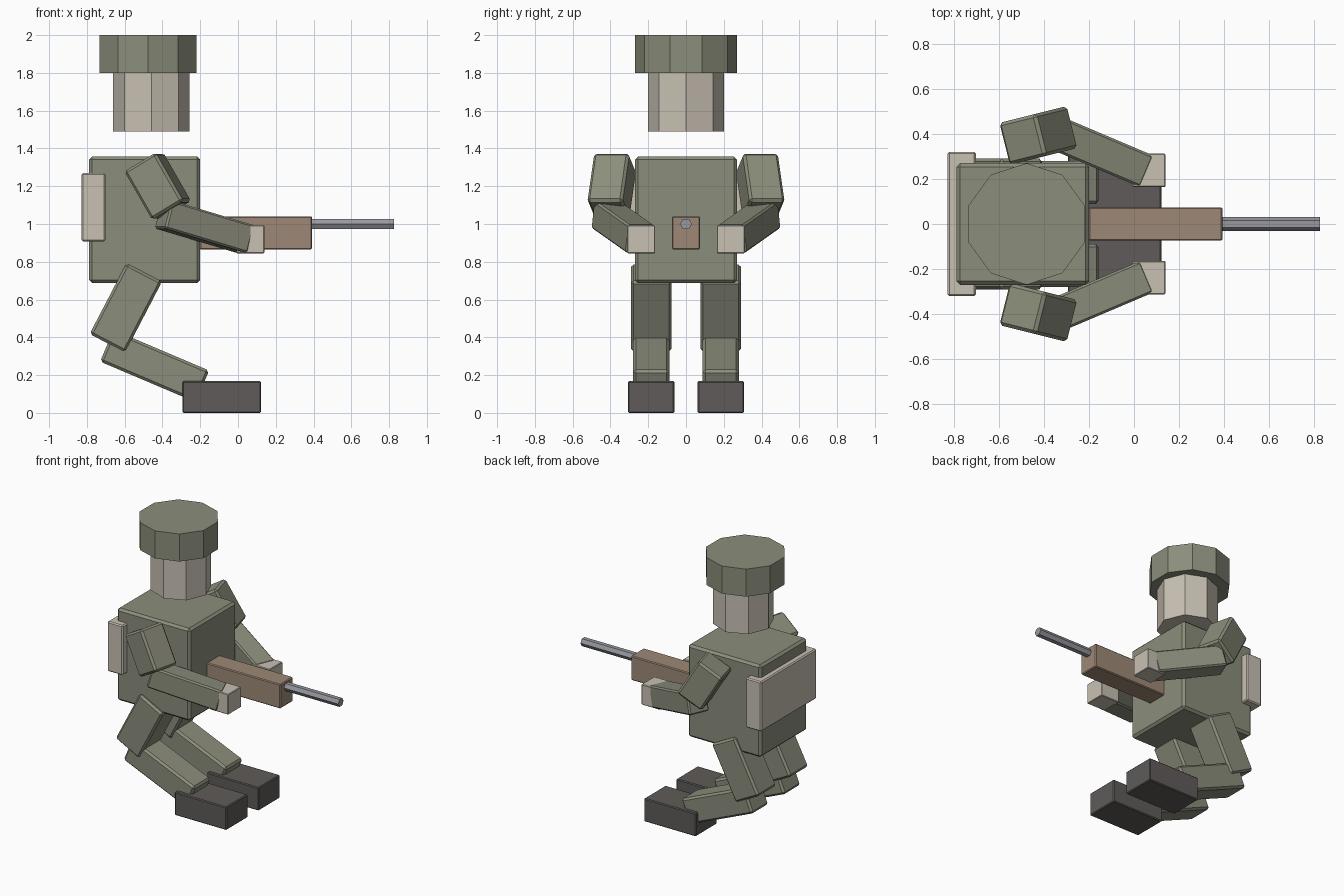
import bpy
from math import radians, pi

if "Cube" in bpy.data.objects:
    bpy.data.objects.remove(bpy.data.objects["Cube"])


def material(name, rgb):
    m = bpy.data.materials.new(name)
    m.diffuse_color = (*rgb, 1)
    m.use_nodes = True
    m.node_tree.nodes["Principled BSDF"].inputs["Base Color"].default_value = m.diffuse_color
    return m


OLIVE = material("olive cloth", (0.26, 0.27, 0.20))
PALE = material("pale stone", (0.58, 0.53, 0.45))
BROWN = material("brown wood", (0.34, 0.25, 0.18))
STEEL = material("grey steel", (0.31, 0.32, 0.35))
DARK = material("dark leather", (0.114, 0.105, 0.100))


def box(name, center, size, mat, pitch=0, yaw=0, bevel=0.014):
    bpy.ops.mesh.primitive_cube_add(size=1, location=center)
    ob = bpy.context.object
    ob.name = name
    ob.scale = size
    bpy.ops.object.transform_apply(location=False, rotation=False, scale=True)
    ob.rotation_euler = (0, radians(pitch), radians(yaw))
    ob.data.materials.append(mat)
    mod = ob.modifiers.new("edge bevel", 'BEVEL')
    mod.width = bevel
    mod.segments = 1
    return ob


def cylinder(name, center, radius, depth, sides, mat, rot=(0, 0, 0)):
    bpy.ops.mesh.primitive_cylinder_add(vertices=sides, radius=radius, depth=depth,
                                        location=center, rotation=rot)
    ob = bpy.context.object
    ob.name = name
    ob.data.materials.append(mat)
    return ob


# Torso, backpack, head and helmet
box("torso", (-0.494, 0, 1.022), (0.588, 0.54, 0.67), OLIVE, bevel=0.016)
box("backpack", (-0.765, 0, 1.088), (0.125, 0.64, 0.362), PALE, bevel=0.008)
cylinder("head", (-0.459, 0, 1.645), 0.202, 0.31, 8, PALE)
cylinder("helmet", (-0.477, 0, 1.90), 0.27, 0.20, 10, OLIVE)

# Rifle pointing along +x
box("rifle_body", (0.095, 0, 0.953), (0.594, 0.148, 0.176), BROWN, bevel=0.006)
cylinder("rifle_barrel", (0.60, 0, 1.0), 0.031, 0.452, 6, STEEL, (0, pi / 2, 0))

# Limbs, one set on each side
for side, s in (("right", -1), ("left", 1)):
    box(side + "_upper_arm", (-0.425, s * 0.393, 1.20), (0.198, 0.192, 0.298),
        OLIVE, pitch=-30.5, yaw=s * 14)
    box(side + "_forearm", (-0.177, s * 0.333, 0.985), (0.492, 0.152, 0.153),
        OLIVE, pitch=15.4, yaw=-s * 23, bevel=0.010)
    box(side + "_hand", (0.066, s * 0.238, 0.919), (0.148, 0.148, 0.148), PALE, bevel=0.004)
    box(side + "_thigh", (-0.594, s * 0.184, 0.556), (0.212, 0.214, 0.422), OLIVE, pitch=27.5)
    box(side + "_shin", (-0.4415, s * 0.184, 0.248), (0.55, 0.192, 0.182), OLIVE, pitch=23)
    box(side + "_boot", (-0.086, s * 0.185, 0.084), (0.416, 0.246, 0.168), DARK, bevel=0.006)
